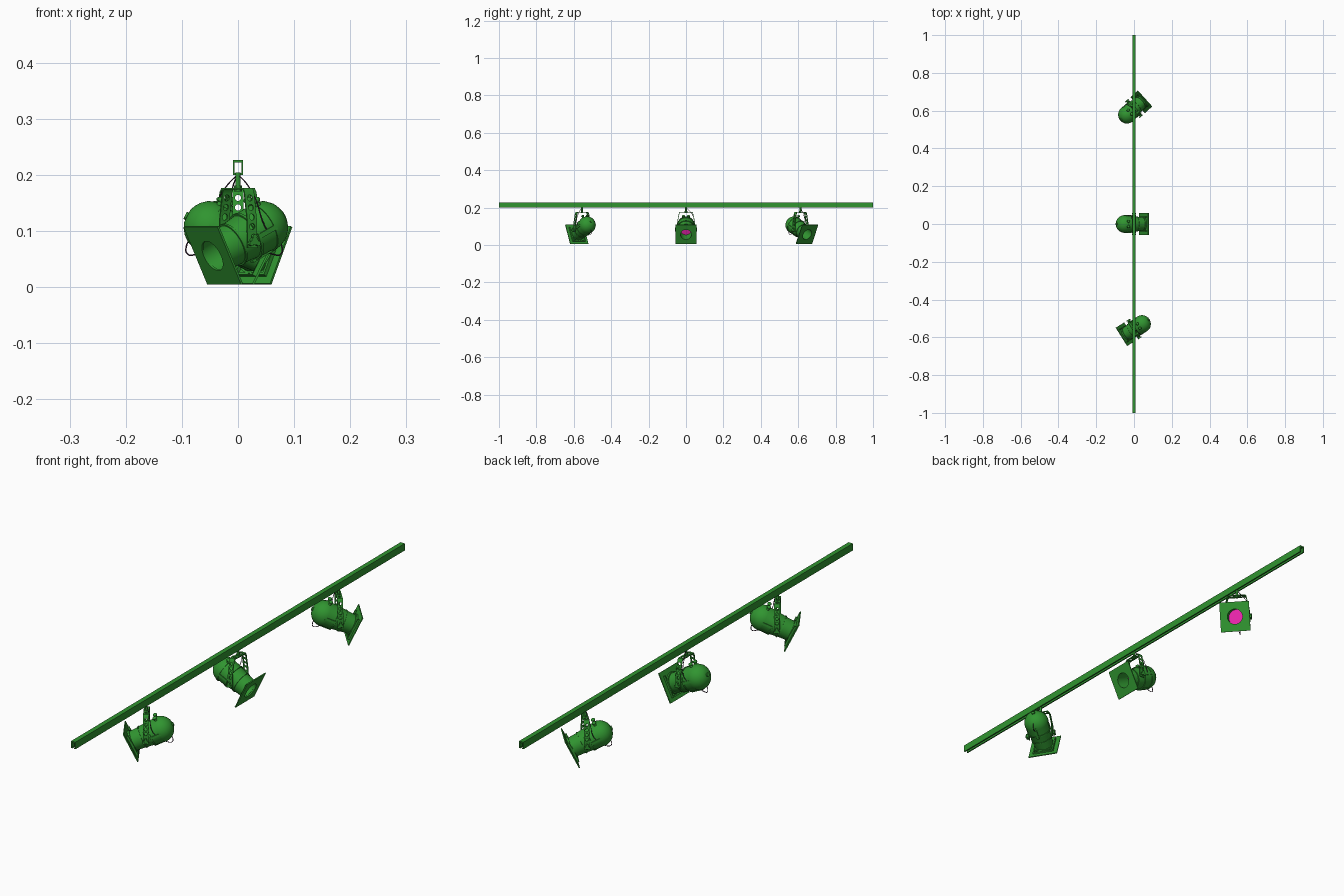
import bpy, bmesh, math
from mathutils import Matrix, Vector

if "Cube" in bpy.data.objects:
    bpy.data.objects.remove(bpy.data.objects["Cube"])

def material(name, c):
    m = bpy.data.materials.new(name)
    m.diffuse_color = (*c, 1)
    m.use_nodes = True
    m.node_tree.nodes["Principled BSDF"].inputs["Base Color"].default_value = m.diffuse_color
    return m

GREEN = material("green_paint", (0.03, 0.30, 0.03))
PINK = material("pink_lens", (0.9, 0.02, 0.45))
DARK = material("dark_cable", (0.05, 0.02, 0.05))

def finish(bm, name, mat):
    bmesh.ops.recalc_face_normals(bm, faces=bm.faces)
    me = bpy.data.meshes.new(name)
    bm.to_mesh(me)
    bm.free()
    me.materials.append(mat)
    me.shade_smooth()
    me.set_sharp_from_angle(angle=math.radians(35))
    return me

def box(bm, c, s):
    bmesh.ops.create_cube(bm, size=1, matrix=Matrix.Translation(c) @ Matrix.Diagonal((*s, 1)))

def cyl(bm, c, r, h, axis="Z", r2=None, n=20):
    rot = {"X": Matrix.Rotation(math.pi / 2, 4, "Y"), "Y": Matrix.Rotation(math.pi / 2, 4, "X"),
           "Z": Matrix()}[axis]
    bmesh.ops.create_cone(bm, cap_ends=True, segments=n, radius1=r, radius2=r if r2 is None else r2,
                          depth=h, matrix=Matrix.Translation(c) @ rot)

def lathe(bm, profile, n=40):
    # revolve (along, radius) points around the x axis
    vs = [bm.verts.new((s, r, 0)) for s, r in profile]
    es = [bm.edges.new(p) for p in zip(vs, vs[1:])]
    bmesh.ops.spin(bm, geom=vs + es, cent=(0, 0, 0), axis=(1, 0, 0), angle=2 * math.pi, steps=n)
    bmesh.ops.remove_doubles(bm, verts=bm.verts, dist=1e-5)

def cut(me, cutter):
    # subtract one mesh from another
    a = bpy.data.objects.new("blank", me)
    b = bpy.data.objects.new("cutter", cutter)
    for o in (a, b):
        bpy.context.collection.objects.link(o)
    m = a.modifiers.new("cut", "BOOLEAN")
    m.operation, m.object, m.solver = "DIFFERENCE", b, "EXACT"
    dg = bpy.context.evaluated_depsgraph_get()
    out = bpy.data.meshes.new_from_object(a.evaluated_get(dg))
    out.set_sharp_from_angle(angle=math.radians(35))
    for o in (a, b):
        bpy.data.objects.remove(o)
    return out

def place(name, me, mat=Matrix()):
    o = bpy.data.objects.new(name, me)
    o.matrix_world = mat
    bpy.context.collection.objects.link(o)

def extrude(bm, outline, vec, to3d):
    f = bm.faces.new([bm.verts.new(to3d(*p)) for p in outline])
    g = bmesh.ops.extrude_face_region(bm, geom=[f])
    bmesh.ops.translate(bm, vec=vec, verts=[v for v in g["geom"] if isinstance(v, bmesh.types.BMVert)])

# ceiling rail: channel with a slot underneath
bm = bmesh.new()
half = [(0.004, 0.2), (0.009, 0.2), (0.009, 0.227)]
inner = [(0.006, 0.222), (0.006, 0.203), (0.004, 0.203)]
outline = half + [(-x, z) for x, z in half[::-1]] + [(-x, z) for x, z in inner[::-1]] + inner
extrude(bm, outline, (0, 2, 0), lambda x, z: (x, -1, z))
place("rail", finish(bm, "rail", GREEN))

# lamp housing: wide rear dome, stepped barrel, hollow front
bm = bmesh.new()
lathe(bm, [(-0.101, 0), (-0.101, 0.012), (-0.097, 0.022), (-0.090, 0.032), (-0.079, 0.041),
           (-0.066, 0.0455), (-0.058, 0.0465), (-0.054, 0.0465), (-0.054, 0.0445), (-0.022, 0.0435),
           (-0.022, 0.0455), (-0.017, 0.0455), (-0.017, 0.042), (0.012, 0.039), (0.012, 0.041),
           (0.016, 0.041), (0.016, 0.038), (0.048, 0.036), (0.048, 0.040), (0.055, 0.040),
           (0.055, 0.031), (-0.006, 0.031)])
housing = finish(bm, "housing", GREEN)

# housing fittings: top knobs, rear boss, side latches
bm = bmesh.new()
for y in (-0.014, 0.014):
    cyl(bm, (-0.058, y, 0.047), 0.005, 0.012, n=12)
    bmesh.ops.create_uvsphere(bm, u_segments=14, v_segments=8, radius=0.008,
                              matrix=Matrix.Translation((-0.058, y, 0.053)) @ Matrix.Diagonal((1, 1, 0.7, 1)))
    box(bm, (-0.038, y * 3.1, 0), (0.042, 0.006, 0.009))
cyl(bm, (-0.102, 0, 0), 0.007, 0.006, "X")
box(bm, (-0.035, 0, -0.045), (0.05, 0.01, 0.005))
fittings = finish(bm, "fittings", GREEN)

# square filter frame with round opening, and its side channels
S = 0.114
bm = bmesh.new()
box(bm, (0.058, 0, 0), (0.004, S, S))
frame = finish(bm, "filter_frame", GREEN)
bm = bmesh.new()
cyl(bm, (0.058, 0, 0), 0.029, 0.05, "X", n=40)
frame = cut(frame, finish(bm, "cutter", GREEN))
bm = bmesh.new()
for s in (-1, 1):
    box(bm, (0.0525, s * 0.038, 0), (0.007, 0.005, 0.08))
box(bm, (0.0525, 0, -0.04), (0.007, 0.081, 0.005))
channels = finish(bm, "frame_channels", GREEN)

# recessed lens
bm = bmesh.new()
cyl(bm, (-0.002, 0, 0), 0.031, 0.003, "X", n=40)
lens = finish(bm, "lens", PINK)

# perforated yoke strap
PZ = 0.082
W = 0.020
bm = bmesh.new()
side = [(0.049, 0.070), (0.048, 0.118), (0.038, 0.170), (0.033, 0.177)]
inside = [(0.046, 0.070), (0.045, 0.118), (0.0352, 0.169), (0.0315, 0.174)]
outline = side + [(-y, z) for y, z in side[::-1]] + [(-y, z) for y, z in inside] + inside[::-1]
extrude(bm, outline, (W, 0, 0), lambda y, z: (-W / 2, y, z))
yoke = finish(bm, "yoke", GREEN)
bm = bmesh.new()
for z in (0.108, 0.125, 0.142, 0.159):
    cyl(bm, (0, 0, z), 0.0055, 0.2, "Y", n=16)
for y in (-0.02, 0.02):
    cyl(bm, (0, y, 0.176), 0.0055, 0.01, n=16)
yoke = cut(yoke, finish(bm, "cutter", GREEN))

# pivots with three-lobed hand knobs
bm = bmesh.new()
for s in (-1, 1):
    cyl(bm, (0, s * 0.045, PZ), 0.005, 0.02, "Y", n=14)
    cyl(bm, (0, s * 0.054, PZ), 0.007, 0.007, "Y", n=16)
    for k in range(3):
        a = math.radians(90 + 120 * k)
        cyl(bm, (0.008 * math.cos(a), s * 0.055, PZ + 0.008 * math.sin(a)), 0.0045, 0.006, "Y", n=12)
knobs = finish(bm, "pivot_knobs", GREEN)

# hanging stem
bm = bmesh.new()
cyl(bm, (0, 0, 0.189), 0.0045, 0.03, n=16)
cyl(bm, (0, 0, 0.179), 0.007, 0.005, n=6)
cyl(bm, (0, 0, 0.172), 0.007, 0.004, n=6)
stem = finish(bm, "stem", GREEN)

def cable(name, pts, r):
    cu = bpy.data.curves.new(name, "CURVE")
    cu.dimensions, cu.bevel_depth, cu.bevel_resolution, cu.resolution_u = "3D", r, 2, 6
    sp = cu.splines.new("BEZIER")
    sp.bezier_points.add(len(pts) - 1)
    for b, p in zip(sp.bezier_points, pts):
        b.co = p
        b.handle_left_type = b.handle_right_type = "AUTO"
    cu.materials.append(DARK)
    return cu

# power lead looping under the back, and thin wire up to the rail
lead = cable("power_lead", [(-0.078, 0, 0.095), (-0.092, 0, 0.073), (-0.090, 0, 0.059),
                            (-0.076, 0, 0.058), (-0.055, 0, 0.066)], 0.0013)
wire = cable("safety_wire", [(0, 0, 0.201), (-0.008, 0.018, 0.183), (-0.014, 0.038, 0.155),
                             (-0.022, 0.046, 0.12), (-0.035, 0.042, 0.10)], 0.0012)

# three lamps: position along rail and heading
TILT = math.radians(26)
for tag, y, heading in (("front", -0.556, 212), ("middle", 0, 0), ("rear", 0.612, 42)):
    base = Matrix.Translation((0, y, 0)) @ Matrix.Rotation(math.radians(heading), 4, "Z")
    head = base @ Matrix.Translation((0, 0, PZ)) @ Matrix.Rotation(TILT, 4, "Y")
    for me in (housing, fittings, frame, channels, lens):
        place(f"{tag}_{me.name}", me, head)
    for me in (yoke, knobs, stem, lead, wire):
        place(f"{tag}_{me.name}", me, base)
